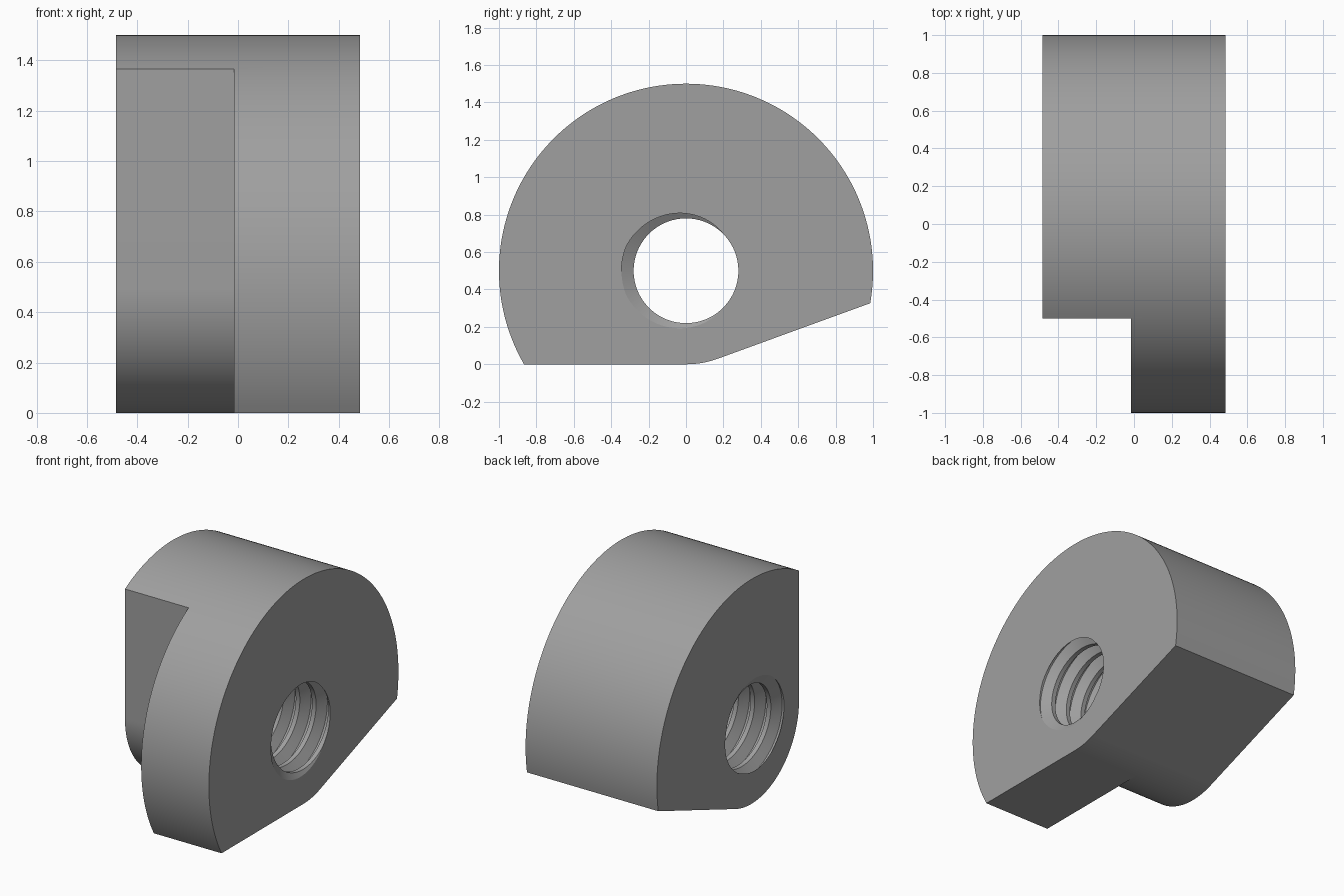
import bpy, bmesh, math
from math import cos, sin, pi, radians

if "Cube" in bpy.data.objects:
    bpy.data.objects.remove(bpy.data.objects["Cube"])

HALF = 0.485          # half width along x
CZ = 0.5              # height of the bore axis
R_MIN, R_MAX = 0.28, 0.345
PITCH = 0.12


def make_object(name, bm):
    bmesh.ops.recalc_face_normals(bm, faces=bm.faces[:])
    mesh = bpy.data.meshes.new(name)
    bm.to_mesh(mesh)
    bm.free()
    obj = bpy.data.objects.new(name, mesh)
    bpy.context.collection.objects.link(obj)
    return obj


def arc(radius, a0, a1, steps):
    angles = [radians(a0 + (a1 - a0) * i / steps) for i in range(steps + 1)]
    return [(radius * cos(a), CZ + radius * sin(a)) for a in angles]


def extrude_profile(name, points, x0, x1):
    bm = bmesh.new()
    face = bm.faces.new([bm.verts.new((x0, y, z)) for y, z in points])
    out = bmesh.ops.extrude_face_region(bm, geom=[face])
    verts = [g for g in out["geom"] if isinstance(g, bmesh.types.BMVert)]
    bmesh.ops.translate(bm, verts=verts, vec=(x1 - x0, 0, 0))
    return make_object(name, bm)


def thread_cutter(name, columns=96, end=0.56):
    """Solid rod with a helical ridge, flat at both ends."""
    def radius(u):
        d = abs(u - round(u))
        t = min(max((d - 0.0625) / 0.3125, 0), 1)
        return R_MAX - (R_MAX - R_MIN) * t

    breaks = [k + b for k in range(-12, 4) for b in (-0.375, -0.0625, 0.0625, 0.375)]
    bm = bmesh.new()
    grid = []
    for i in range(columns + 1):
        a = 2 * pi * i / columns
        turn = i / columns - 0.5
        col = []
        for b in breaks:
            x = min(max(HALF + PITCH * (b + turn), -end), end)
            r = radius((x - HALF) / PITCH - turn)
            col.append(bm.verts.new((x, r * cos(a), CZ + r * sin(a))))
        grid.append(col)
    for c0, c1 in zip(grid, grid[1:]):
        for j in range(len(breaks) - 1):
            bm.faces.new((c0[j], c1[j], c1[j + 1], c0[j + 1]))
    # end caps
    bm.faces.new([c[0] for c in grid[:-1]])
    bm.faces.new([c[-1] for c in grid[:-1]])
    bmesh.ops.remove_doubles(bm, verts=bm.verts[:], dist=1e-5)
    bmesh.ops.dissolve_degenerate(bm, edges=bm.edges[:], dist=1e-6)
    return make_object(name, bm)


def cut(body, cutter):
    mod = body.modifiers.new(cutter.name, 'BOOLEAN')
    mod.operation = 'DIFFERENCE'
    mod.solver = 'EXACT'
    mod.object = cutter
    bpy.context.view_layer.objects.active = body
    bpy.ops.object.modifier_apply(modifier=mod.name)
    bpy.data.objects.remove(cutter, do_unlink=True)


# Body: big round, flat foot, small tangent arc, then a 20 degree ramp
profile = arc(1.0, -10, 210, 120) + arc(0.5, -90, -70, 10)
body = extrude_profile("threaded_cam_block", profile, -HALF, HALF)

# Front notch with rounded lower corner on the left half
notch = arc(0.5, 180, 270, 45) + [(0, -1), (-2, -1), (-2, 3), (-0.5, 3)]
cut(body, extrude_profile("notch_cutter", notch, -1, -0.015))

# Threaded through hole
cut(body, thread_cutter("thread_cutter"))

# Material
grey = bpy.data.materials.new("plain_grey")
grey.diffuse_color = (0.35, 0.35, 0.35, 1)
grey.use_nodes = True
grey.node_tree.nodes["Principled BSDF"].inputs["Base Color"].default_value = grey.diffuse_color
body.data.materials.clear()
body.data.materials.append(grey)

# Smooth rounds, sharp edges
bpy.ops.object.select_all(action='DESELECT')
body.select_set(True)
bpy.context.view_layer.objects.active = body
bpy.ops.object.shade_smooth_by_angle(angle=radians(15))
